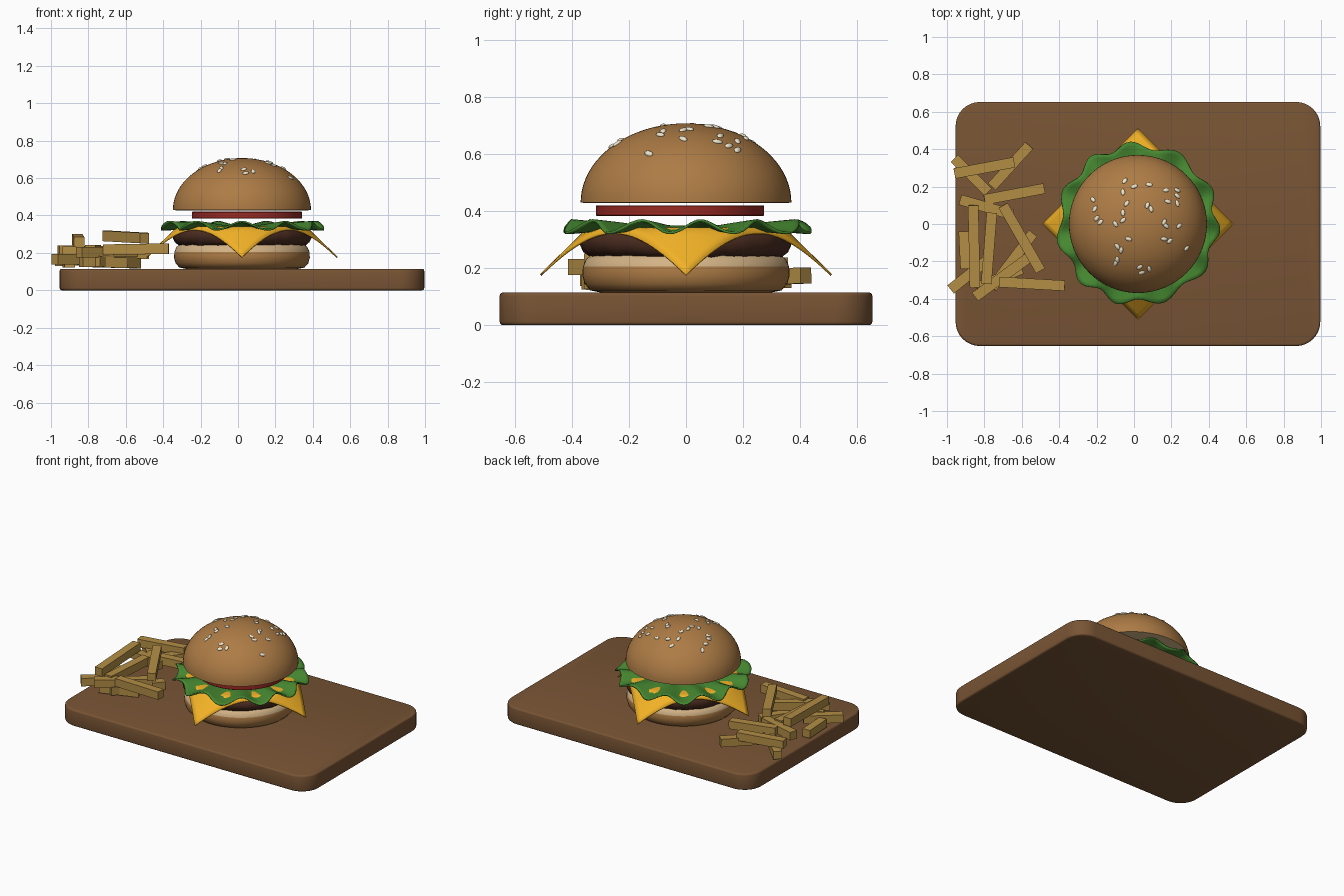
import bpy, bmesh, math, random
from mathutils import Vector, Matrix, noise

if "Cube" in bpy.data.objects:
    bpy.data.objects.remove(bpy.data.objects["Cube"])

random.seed(4)
CX = 0.021  # burger and board centre


def mat(name, r, g, b):
    m = bpy.data.materials.new(name)
    m.diffuse_color = (r, g, b, 1)
    m.use_nodes = True
    m.node_tree.nodes["Principled BSDF"].inputs["Base Color"].default_value = m.diffuse_color
    return m


WOOD = mat("wood", .19, .09, .035)
CRUST = mat("crust", .42, .2, .06)
CRUMB = mat("crumb", .65, .45, .24)
MEAT = mat("meat", .07, .025, .014)
CHEESE = mat("cheese", .9, .45, .02)
LEAF = mat("leaf", .06, .24, .03)
TOMATO = mat("tomato_red", .32, .022, .016)
SEED = mat("seed", .85, .78, .6)
FRY = mat("fry", .45, .27, .06)


def finish(bm, name, mats, smooth=40, loc=(0, 0, 0)):
    bmesh.ops.recalc_face_normals(bm, faces=bm.faces)
    me = bpy.data.meshes.new(name)
    bm.to_mesh(me)
    bm.free()
    ob = bpy.data.objects.new(name, me)
    ob.location = loc
    bpy.context.collection.objects.link(ob)
    for m in mats:
        me.materials.append(m)
    if smooth:
        bpy.ops.object.select_all(action='DESELECT')
        ob.select_set(True)
        bpy.context.view_layer.objects.active = ob
        bpy.ops.object.shade_smooth_by_angle(angle=math.radians(smooth))
    return ob


def lathe(profile, n=64):
    """Closed solid from (radius, z) points, capped at both ends."""
    bm = bmesh.new()
    rings = [[bm.verts.new((r * math.cos(2 * math.pi * i / n),
                            r * math.sin(2 * math.pi * i / n), z))
              for i in range(n)] for r, z in profile]
    for a, b in zip(rings, rings[1:]):
        for i in range(n):
            j = (i + 1) % n
            bm.faces.new((a[i], a[j], b[j], b[i]))
    bm.faces.new(rings[0])
    bm.faces.new(rings[-1])
    return bm


# Serving board: rounded corners, softened rims
bm = bmesh.new()
bmesh.ops.create_cube(bm, size=1, matrix=Matrix.Translation((0, 0, .0575))
                      @ Matrix.Diagonal((1.95, 1.305, .115, 1)))
upright = [e for e in bm.edges if abs(e.verts[0].co.z - e.verts[1].co.z) > .05]
bmesh.ops.bevel(bm, geom=upright, offset=.13, segments=8, profile=.5, affect='EDGES')
rims = [e for e in bm.edges if abs(e.verts[0].co.z - e.verts[1].co.z) < .01]
bmesh.ops.bevel(bm, geom=rims, offset=.012, segments=3, profile=.5, affect='EDGES')
finish(bm, "board", [WOOD], loc=(CX, 0, 0))

# Bottom bun with pale cut side
bm = lathe([(.30, .115), (.335, .122), (.355, .145), (.363, .175), (.361, .205),
            (.35, .232), (.33, .247), (.30, .252)])
for f in bm.faces:
    f.material_index = int(f.calc_center_median().z > .212)
finish(bm, "bottom_bun", [CRUST, CRUMB], loc=(CX, 0, 0))

# Patty with a rough rim
bm = lathe([(.30, .238), (.34, .242), (.36, .258), (.37, .28), (.37, .3),
            (.36, .32), (.34, .332), (.30, .336)], 96)
for v in bm.verts:
    k = noise.noise(v.co * 18) * .012
    v.co.x *= 1 + k
    v.co.y *= 1 + k
    v.co.z += noise.noise(v.co * 22 + Vector((5, 3, 1))) * .006
finish(bm, "patty", [MEAT], loc=(CX, 0, 0))

# Cheese: diamond-turned square whose corners droop over the patty
bm = bmesh.new()
bmesh.ops.create_grid(bm, x_segments=28, y_segments=28, size=.362,
                      matrix=Matrix.Rotation(math.pi / 4, 4, 'Z'))
for v in bm.verts:
    d = max(0, v.co.xy.length - .345)
    v.co.z = .342 - d * .98
ob = finish(bm, "cheese_slice", [CHEESE], loc=(CX, 0, 0))
s = ob.modifiers.new("thickness", 'SOLIDIFY')
s.thickness = .008

# Lettuce: ruffled leaf
bm = bmesh.new()
N, R = 132, 10
rings = []
for k in range(R + 1):
    t = k / R
    ring = []
    for i in range(N):
        a = 2 * math.pi * i / N
        w = math.sin(11 * a + .6 * math.sin(2 * a))
        r = .2 + (.222 + .02 * math.cos(11 * a + 1 + .5 * math.sin(3 * a))) * t
        ring.append(bm.verts.new((r * math.cos(a), r * math.sin(a),
                                  .345 + .022 * w * t ** .8)))
    rings.append(ring)
for a, b in zip(rings, rings[1:]):
    for i in range(N):
        j = (i + 1) % N
        bm.faces.new((a[i], a[j], b[j], b[i]))
bm.faces.new(rings[0])
ob = finish(bm, "lettuce", [LEAF], loc=(CX, 0, 0))
s = ob.modifiers.new("thickness", 'SOLIDIFY')
s.thickness, s.offset = .009, 0

# Tomato slice, slightly off centre
bm = lathe([(.292, .383), (.295, .386), (.295, .417), (.292, .42)])
finish(bm, "tomato_slice", [TOMATO], loc=(.048, -.021, 0))

# Top bun dome
BASE, RAD, HIGH = .43, .369, .277
dome = [(.355, BASE - .002)] + [(RAD * math.cos(a), BASE + HIGH * math.sin(a))
        for a in [math.pi / 2 * i / 20 for i in range(20)]] + [(.004, BASE + HIGH)]
bm = lathe(dome)
for f in bm.faces:
    f.material_index = int(f.calc_center_median().z < BASE)
finish(bm, "top_bun", [CRUST, CRUMB], loc=(CX, 0, 0))

# Sesame seeds: (x, y) in hundredths from the bun centre
SEEDS = [(-7, 23), (-2, 20), (-8, 17), (-6, 11), (6, 21), (-24, 13), (-23, 8),
         (-22, 3), (-20, 1), (-8, 6), (5, 10), (15, 18), (21, 18), (21, 15),
         (16, 12), (21, 11), (14, 1), (7, 8), (-8, 2), (-12, 0), (15, -1),
         (14, -8), (22, -1), (26, -13), (17, -9), (-5, -8), (-9, -14),
         (-11, -19), (-12, -21), (1, -23), (6, -24), (2, -26), (-11, -12)]
bm = bmesh.new()
for sx, sy in SEEDS:
    x, y = sx / 100, sy / 100
    h = HIGH * math.sqrt(1 - (x * x + y * y) / RAD ** 2)
    nrm = Vector((x / RAD ** 2, y / RAD ** 2, h / HIGH ** 2)).normalized()
    m = (Matrix.Translation(Vector((x, y, BASE + h)) + nrm * .001)
         @ nrm.to_track_quat('Z', 'Y').to_matrix().to_4x4()
         @ Matrix.Rotation(random.uniform(0, math.pi), 4, 'Z')
         @ Matrix.Diagonal((.019, .011, .007, 1)))
    bmesh.ops.create_uvsphere(bm, u_segments=12, v_segments=8, radius=1, matrix=m)
finish(bm, "sesame_seeds", [SEED], 60, loc=(CX, 0, 0))

# Fries: x1, y1, x2, y2 (hundredths) and centre height
FRIES = [(-56, 42, -76, 20, .17), (-96, 27, -64, 33, .21), (-96, 35, -78, 17, .16),
         (-80, 13, -48, 19, .20), (-93, 13, -65, 5, .205), (-86, 10, -85, -34, .265),
         (-70, 10, -50, -25, .285), (-76, 6, -79, -32, .215), (-91, -4, -90, -24, .15),
         (-98, -35, -78, -19, .165), (-85, -39, -55, -17, .205),
         (-54, -5, -76, -34, .15), (-72, -31, -37, -33, .22), (-84, -34, -60, -24, .15)]
for i, (x1, y1, x2, y2, z) in enumerate(FRIES):
    a, b = Vector((x1, y1, 0)) / 100, Vector((x2, y2, 0)) / 100
    d = b - a
    bm = bmesh.new()
    bmesh.ops.create_cube(bm, size=1, matrix=Matrix.Rotation(math.atan2(d.y, d.x), 4, 'Z')
                          @ Matrix.Rotation(random.uniform(-.04, .04), 4, 'Y')
                          @ Matrix.Diagonal((d.length, .056, .056, 1)))
    c = (a + b) / 2
    finish(bm, f"fry_{i + 1:02d}", [FRY], 0, loc=(c.x, c.y, z))
